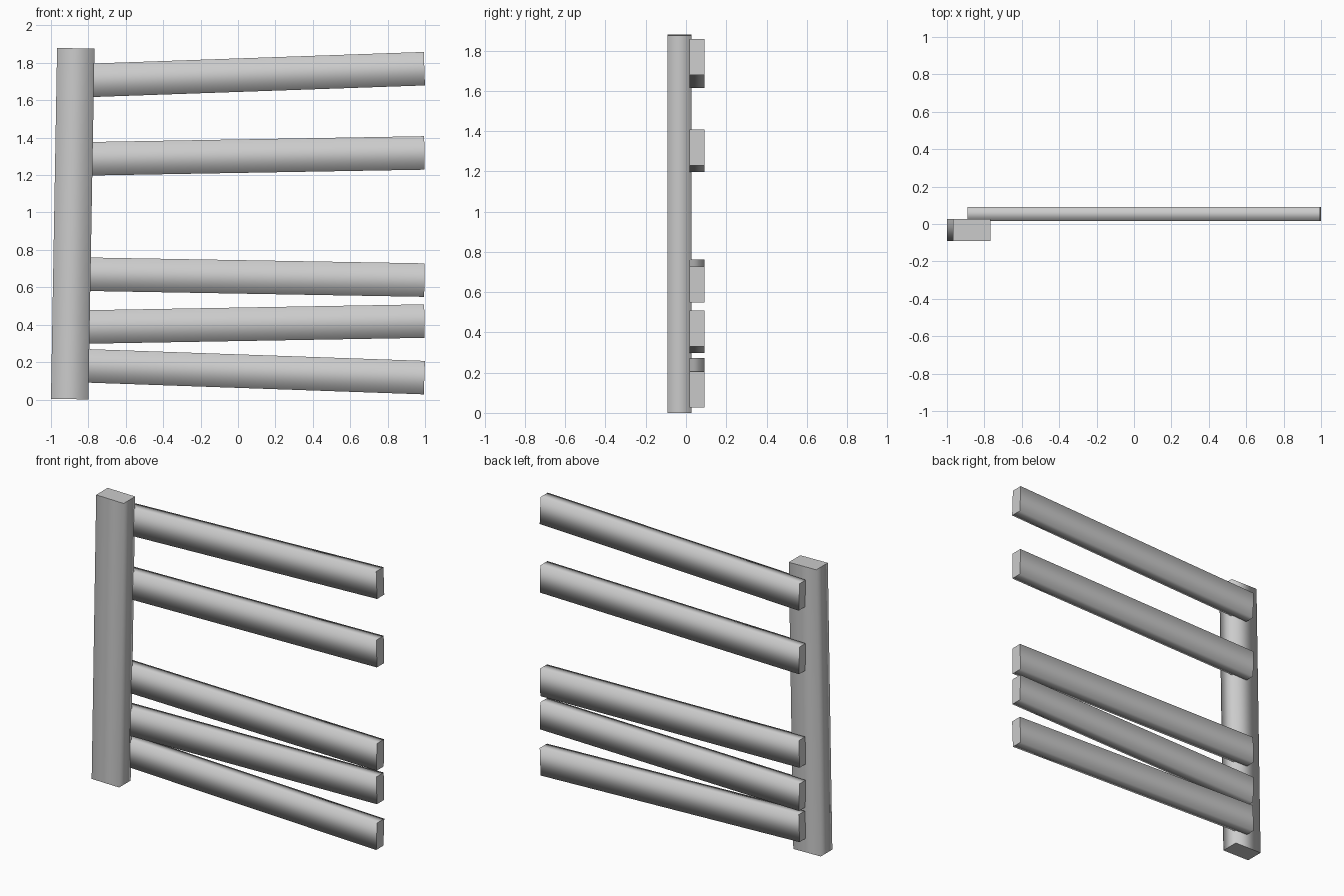
import bpy, bmesh
from math import radians
from mathutils import Matrix

if "Cube" in bpy.data.objects:
    bpy.data.objects.remove(bpy.data.objects["Cube"])


def plank(name, size, centre, tilt, axis):
    """Box tilted about y; long sides smooth, end caps (along axis) crisp."""
    bm = bmesh.new()
    bmesh.ops.create_cube(bm, size=1.0)
    bmesh.ops.scale(bm, vec=size, verts=bm.verts)
    bm.normal_update()
    for f in bm.faces:
        f.smooth = True
        if abs(f.normal[axis]) > 0.9:
            f.smooth = False
            for e in f.edges:
                e.smooth = False
    bm.transform(Matrix.Rotation(radians(tilt), 4, 'Y'))
    me = bpy.data.meshes.new(name)
    bm.to_mesh(me)
    bm.free()
    ob = bpy.data.objects.new(name, me)
    ob.location = centre
    bpy.context.collection.objects.link(ob)
    return ob


# Upright post, leaning slightly to the right
plank("post", (0.2, 0.12, 1.876), (-0.8836, -0.032, 0.94), 1, 2)

# Rails fixed to the back of the post: (centre height, upward slope in degrees)
rails = [(0.150, -2), (0.403, 1), (0.655, -1), (1.302, 1), (1.736, 2)]
for i, (z, slope) in enumerate(rails, 1):
    plank(f"rail_{i}", (1.885, 0.075, 0.179), (0.0545, 0.0545, z), -slope, 0)
